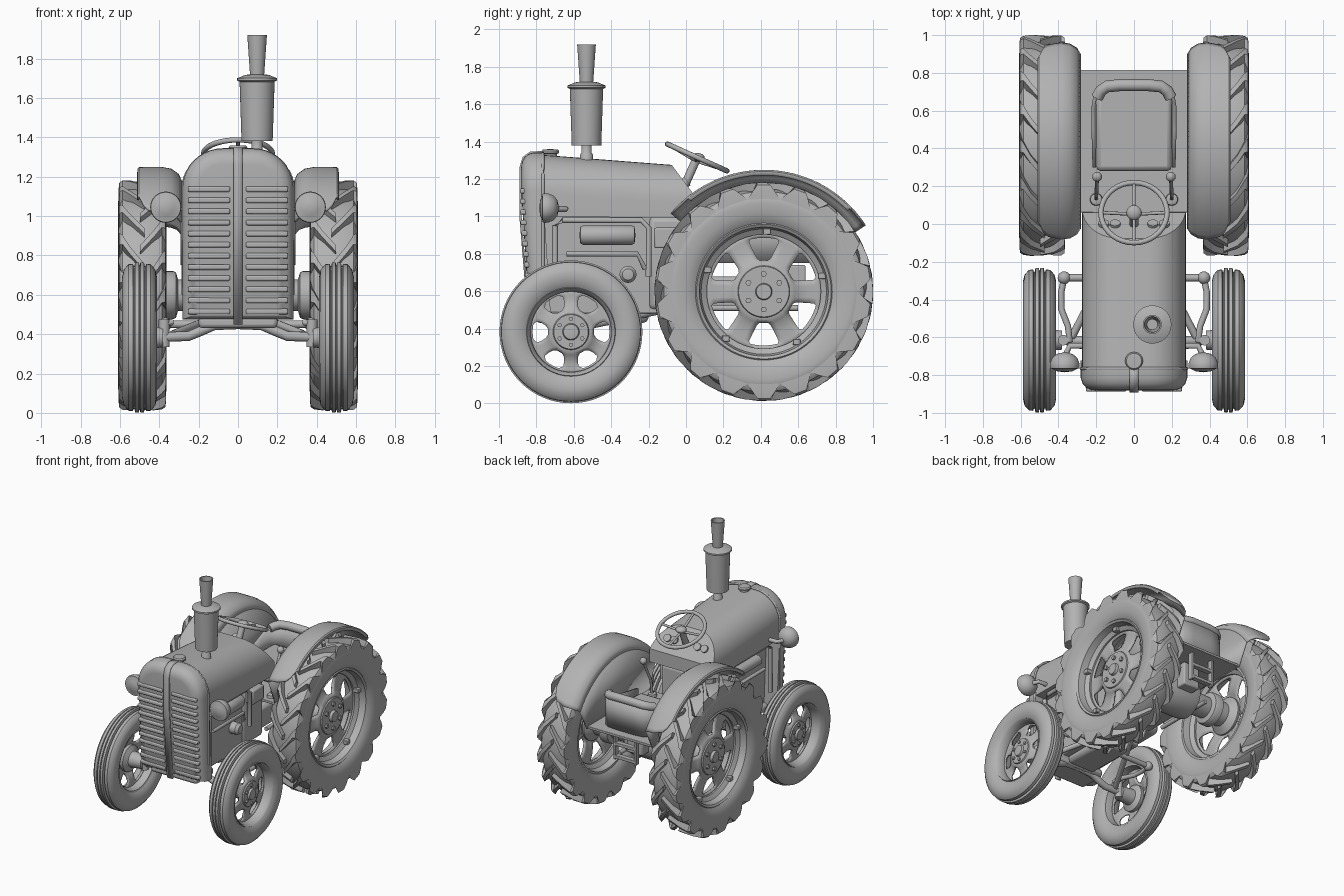
import bpy, bmesh
from math import sin, cos, pi, radians
from mathutils import Vector

start_cube = bpy.data.objects.get("Cube")
if start_cube:
    bpy.data.objects.remove(start_cube, do_unlink=True)

grey = bpy.data.materials.new("plain grey")
grey.use_nodes = True
grey.diffuse_color = (0.45, 0.45, 0.45, 1)
grey.node_tree.nodes["Principled BSDF"].inputs["Base Color"].default_value = grey.diffuse_color


def finish(name, bm, bevel=0, thick=0, angle=35):
    """Turn a bmesh into a shaded object with optional thickness and bevel."""
    bmesh.ops.recalc_face_normals(bm, faces=bm.faces)
    mesh = bpy.data.meshes.new(name)
    bm.to_mesh(mesh)
    bm.free()
    obj = bpy.data.objects.new(name, mesh)
    bpy.context.collection.objects.link(obj)
    mesh.materials.append(grey)
    if thick:
        solid = obj.modifiers.new("thickness", 'SOLIDIFY')
        solid.thickness, solid.offset = thick, 0
    if bevel:
        mod = obj.modifiers.new("rounding", 'BEVEL')
        mod.width, mod.segments = bevel, 2
    bpy.ops.object.select_all(action='DESELECT')
    obj.select_set(True)
    bpy.context.view_layer.objects.active = obj
    bpy.ops.object.shade_smooth_by_angle(angle=radians(angle))


def skin(bm, rows, wrap_rows=False, wrap_cols=False, keep=lambda i, j: True):
    """Bridge rows of points with quads."""
    grid = [[bm.verts.new(p) for p in row] for row in rows]
    n, m = len(grid), len(grid[0])
    for i in range(n if wrap_rows else n - 1):
        for j in range(m if wrap_cols else m - 1):
            if keep(i, j):
                a, b = grid[i], grid[(i + 1) % n]
                k = (j + 1) % m
                bm.faces.new((a[j], a[k], b[k], b[j]))
    return grid


def polar(axis, loc, r, h, a):
    u, v = r * cos(a), r * sin(a)
    offset = {'X': (h, u, v), 'Y': (u, h, v), 'Z': (u, v, h)}[axis]
    return Vector(loc) + Vector(offset)


def revolve(name, profile, axis, loc, side=1, seg=40):
    """Revolve (radius, height) points about an axis."""
    bm = bmesh.new()
    skin(bm, [[polar(axis, loc, r, h * side, 2 * pi * i / seg) for r, h in profile]
              for i in range(seg)], wrap_rows=True)
    bmesh.ops.remove_doubles(bm, verts=bm.verts, dist=0.0001)
    finish(name, bm)


def box(name, x, y, z, bevel=0.01):
    bm = bmesh.new()
    bmesh.ops.create_cube(bm, size=1)
    for v in bm.verts:
        v.co = [sum(r) / 2 + c * (r[1] - r[0]) for c, r in zip(v.co, (x, y, z))]
    finish(name, bm, bevel)


def tube(name, points, radius, seg=10, closed=False):
    """Round bar swept along a path."""
    bm = bmesh.new()
    pts = [Vector(p) for p in points]
    rows, n = [], len(pts)
    for i, p in enumerate(pts):
        nxt = pts[(i + 1) % n] if closed else pts[min(i + 1, n - 1)]
        d = (nxt - (pts[i - 1] if closed or i else p)).normalized()
        ref = Vector((0, 0, 1)) if abs(d.z) < 0.85 else Vector((0, 1, 0))
        u = d.cross(ref).normalized()
        w = d.cross(u)
        rows.append([p + radius * (u * cos(t) + w * sin(t))
                     for t in [2 * pi * k / seg for k in range(seg)]])
    grid = skin(bm, rows, wrap_rows=closed, wrap_cols=True)
    if not closed:
        bm.faces.new(grid[0])
        bm.faces.new(grid[-1])
    finish(name, bm, angle=50)


def ball(name, loc, radius, scale=(1, 1, 1)):
    bm = bmesh.new()
    bmesh.ops.create_uvsphere(bm, u_segments=24, v_segments=14, radius=radius)
    for v in bm.verts:
        v.co = Vector(loc) + v.co * Vector(scale)
    finish(name, bm)


def arch(y, w, low, top, rad):
    """Upright section with two rounded top corners."""
    right = [(w - rad + rad * cos(t), y, top - rad + rad * sin(t))
             for t in [pi / 2 * k / 10 for k in range(11)]]
    half = [(w, y, low)] + right
    return half + [(-p[0], p[1], p[2]) for p in reversed(half)]


def wheel_disc(name, rings, turn, loc, side):
    """Dished disc with six windows; rings hold radius, depth, window half angle."""
    bm = bmesh.new()
    rows = []
    for r, h, half in rings:
        angles = []
        for k in range(6):
            mid = turn + k * pi / 3
            angles += [mid - half + half * j / 3 for j in range(6)]
            angles += [mid + half + (pi / 3 - 2 * half) * j / 4 for j in range(4)]
        rows.append([polar('X', loc, r, h * side, a) for a in angles])
    skin(bm, rows, wrap_cols=True, keep=lambda i, j: not (2 <= i < 6 and j % 10 < 6))
    finish(name, bm, thick=0.014)


def bolts(name, ring, loc, side, out, size):
    for k in range(6):
        centre = polar('X', loc, ring, 0, pi * k / 3 + pi / 6)
        revolve(name, [(0, out), (size, out), (size, out - 0.03)], 'X', centre, side, seg=6)


def tread_lugs(name, loc, side, count=18):
    """Staggered bars in a forward chevron, flaring into the sidewall."""
    bm = bmesh.new()
    path = [(-0.012, 0.28, 0.583, 0.03, 0.035), (0.06, 0.13, 0.585, 0.035, 0.045),
            (0.1, 0.02, 0.583, 0.045, 0.08), (0.117, 0, 0.572, 0.06, 0.15), (0.121, 0, 0.54, 0.11, 0.174)]
    for half in (1, -1):
        for k in range(count):
            base = 2 * pi * (k + (0.5 if half > 0 else 0)) / count
            rows = []
            for h, swing, top, slim, wide in path:
                rows.append([polar('X', loc, r, h * half * side, base + swing + w)
                             for r, w in ((0.5, -wide), (top, -slim), (top, slim), (0.5, wide))])
            grid = skin(bm, rows, wrap_cols=True)
            bm.faces.new(grid[0])
            bm.faces.new(grid[-1])
    finish(name, bm)


# Wheels, fenders and steering links, once per side
for s in (1, -1):
    tag = "left_" if s > 0 else "right_"
    rear, front = (0.486 * s, 0.416, 0.598), (0.5 * s, -0.615, 0.383)

    half = [(0.355, 0.085), (0.38, 0.105), (0.42, 0.118), (0.47, 0.123), (0.508, 0.12), (0.535, 0.1), (0.55, 0.04)]
    revolve(tag + "rear_tyre", half + [(r, -h) for r, h in reversed(half)], 'X', rear, s, seg=72)
    tread_lugs(tag + "rear_tread", rear, s)
    revolve(tag + "rear_rim", [(0.37, 0.09), (0.36, 0.1), (0.345, 0.09), (0.335, 0.04), (0.305, 0.02),
            (0.305, -0.02), (0.335, -0.04), (0.345, -0.09), (0.37, -0.09)], 'X', rear, s, seg=64)
    wheel_disc(tag + "rear_disc", [(0.08, 0.03, 0.1), (0.145, 0.03, 0.1), (0.165, 0.02, 0.13),
               (0.18, 0.01, 0.2), (0.23, 0, 0.26), (0.275, 0, 0.29), (0.288, 0, 0.26), (0.32, 0, 0.22)],
               pi / 2, rear, s)
    revolve(tag + "rear_hub", [(0, 0.065), (0.04, 0.065), (0.045, 0.045), (0.135, 0.045), (0.142, 0.03),
            (0.142, 0.01), (0.09, -0.03), (0.09, -0.12)], 'X', rear, s)
    bolts(tag + "rear_wheel_bolt", 0.095, rear, s, 0.06, 0.016)
    for k in range(5):
        c = polar('X', rear, 0.322, 0.04 * s, radians(15 + 72 * k))
        box(tag + "rim_clamp", (c.x - 0.02, c.x + 0.02), (c.y - 0.02, c.y + 0.02),
            (c.z - 0.016, c.z + 0.016), 0.004)

    half = [(0.235, 0.062), (0.26, 0.08), (0.31, 0.088), (0.345, 0.08), (0.364, 0.064), (0.372, 0.056),
            (0.374, 0.034), (0.362, 0.03), (0.362, 0.026), (0.382, 0.022), (0.382, 0.004), (0.368, 0.001)]
    revolve(tag + "front_tyre", half + [(r, -h) for r, h in reversed(half)], 'X', front, s, seg=64)
    revolve(tag + "front_rim", [(0.24, 0.06), (0.235, 0.07), (0.225, 0.06), (0.215, 0.02), (0.215, -0.02),
            (0.225, -0.06), (0.24, -0.065)], 'X', front, s, seg=56)
    wheel_disc(tag + "front_disc", [(0.05, 0.03, 0.1), (0.105, 0.03, 0.1), (0.12, 0.02, 0.12),
               (0.135, 0.01, 0.24), (0.165, 0, 0.3), (0.19, 0, 0.3), (0.205, 0, 0.2), (0.22, 0, 0.2)],
               0, front, s)
    revolve(tag + "front_hub", [(0, 0.065), (0.04, 0.06), (0.045, 0.045), (0.092, 0.045), (0.1, 0.03),
            (0.1, 0), (0.06, -0.02), (0.05, -0.12), (0, -0.12)], 'X', front, s)
    bolts(tag + "front_wheel_bolt", 0.07, front, s, 0.056, 0.012)

    # Fender: radius, offset and corner trim of each line, swept over the tyre
    lines = [(0.622, 0.02, 11), (0.64, 0.019, 11), (0.645, 0.014, 10), (0.645, -0.005, 5), (0.645, -0.03, 2),
             (0.645, -0.1, 0), (0.637, -0.145, 0), (0.612, -0.18, 0), (0.57, -0.2, 0)]
    bm = bmesh.new()
    skin(bm, [[polar('X', rear, r, h * s, radians(33 + trim + (107 - 2 * trim) * i / 40))
               for r, h, trim in lines] for i in range(41)])
    finish(tag + "fender", bm, thick=0.012)
    bm = bmesh.new()
    rim = [polar('X', rear, 0.58, -0.2 * s, radians(33 + 4.86 * k)) for k in range(23)]
    rim += [Vector((0.286 * s, y, 0.75)) for y in (0.06, 0.82)]
    bm.faces.new([bm.verts.new(p) for p in rim])
    finish(tag + "fender_wall", bm, thick=0.012)

    # Rear axle trumpet and brake drum
    revolve(tag + "axle_trumpet", [(0.13, 0.08), (0.12, 0.14), (0.085, 0.17), (0.08, 0.305), (0.115, 0.315),
            (0.122, 0.33), (0.122, 0.38), (0, 0.38)], 'X', (0, 0.416, 0.598), s)

    # Front axle half, kingpin, steering arm and rods
    tube(tag + "axle_beam", [(0, -0.62, 0.45), (0.12 * s, -0.62, 0.445), (0.19 * s, -0.62, 0.415),
         (0.25 * s, -0.62, 0.39), (0.38 * s, -0.615, 0.385)], 0.026)
    revolve(tag + "kingpin", [(0, 0.09), (0.028, 0.09), (0.028, -0.05), (0, -0.05)], 'Z', (0.375 * s, -0.615, 0.385))
    tube(tag + "steering_rod", [(0.37 * s, -0.285, 0.45), (0.385 * s, -0.36, 0.45), (0.385 * s, -0.45, 0.455),
         (0.35 * s, -0.54, 0.46), (0.34 * s, -0.62, 0.46), (0.375 * s, -0.62, 0.455)], 0.017)
    tube(tag + "steering_shaft", [(0.1 * s, -0.285, 0.45), (0.37 * s, -0.285, 0.45)], 0.02)
    ball(tag + "steering_joint", (0.37 * s, -0.285, 0.45), 0.034)
    tube(tag + "radius_rod", [(0.33 * s, -0.6, 0.4), (0.08 * s, -0.12, 0.5)], 0.02)

    # Headlamp with shallow lens and domed back
    revolve(tag + "headlamp", [(0, -0.055), (0.04, -0.05), (0.068, -0.036), (0.076, -0.036), (0.079, -0.024),
            (0.077, -0.005), (0.066, 0.022), (0.042, 0.042), (0, 0.052)], 'Y', (0.367 * s, -0.73, 1.045))
    tube(tag + "lamp_bracket", [(0.36 * s, -0.69, 1.04), (0.34 * s, -0.645, 1.04), (0.26 * s, -0.645, 1.04)], 0.016)

    # Engine side frame, pump, side box, hand lever and rear linkage
    tube(tag + "frame_pipe", [(0.24 * s, -0.7, 0.6), (0.24 * s, -0.7, 0.95), (0.24 * s, -0.66, 0.98),
         (0.24 * s, -0.24, 0.98), (0.24 * s, -0.2, 0.94), (0.24 * s, -0.2, 0.68)], 0.016)
    tube(tag + "fuel_line", [(0.23 * s, -0.64, 0.8), (0.23 * s, -0.26, 0.8), (0.2 * s, -0.22, 0.72)], 0.014)
    revolve(tag + "pump", [(0.045, 0.15), (0.045, 0.22), (0.03, 0.24), (0, 0.245)], 'X', (0, -0.31, 0.69), s)
    box(tag + "side_box", sorted((0.16 * s, 0.25 * s)), (-0.17, -0.03), (0.83, 0.94))
    tube(tag + "lever", [(0.2 * s, 0.13, 0.76), (0.2 * s, 0.15, 0.9), (0.195 * s, 0.25, 1.08)], 0.01)
    ball(tag + "lever_knob", (0.195 * s, 0.25, 1.09), 0.026)
    revolve(tag + "lever_base", [(0, 0.04), (0.03, 0.03), (0.035, 0)], 'Z', (0.2 * s, 0.13, 0.76))
    tube(tag + "lower_link", [(0.16 * s, 0.12, 0.51), (0.16 * s, 0.6, 0.51)], 0.016)
    box(tag + "hitch_upright", sorted((0.08 * s, 0.1 * s)), (0.72, 0.76), (0.54, 0.76), 0.004)

# Bonnet, cut by the sloping instrument panel
bm = bmesh.new()
ends = skin(bm, [arch(-0.78, 0.275, 1.0, 1.33, 0.2), arch(0.06, 0.275, 0.99, 1.265, 0.2)], wrap_cols=True)
for end in ends:
    bm.faces.new(end)
bmesh.ops.bisect_plane(bm, geom=bm.verts[:] + bm.edges[:] + bm.faces[:], plane_co=(0, -0.08, 1.28),
                       plane_no=(0, 0.8, 0.6), clear_outer=True)
bmesh.ops.holes_fill(bm, edges=[e for e in bm.edges if e.is_boundary])
finish("bonnet", bm)


# Grille shell, leaning back slightly toward the bottom
def lean(z):
    return 0.08 * max(0, 1 - z)

bm = bmesh.new()
shell = [(-0.765, 0), (-0.815, 0), (-0.845, 0.01), (-0.866, 0.028), (-0.878, 0.055), (-0.881, 0.08)]
rows = [arch(y, 0.282 - d, 0.475 + d / 3, 1.342 - d, 0.205 - d) for y, d in shell]
ends = skin(bm, rows, wrap_cols=True)
bm.faces.new(ends[0])
bm.faces.new(ends[-1])
for v in bm.verts:
    v.co.y += lean(v.co.z)
finish("grille_shell", bm)
for k in range(12):
    z = 0.515 + 0.0565 * k
    for s in (1, -1):
        box("grille_slat", sorted((0.04 * s, 0.255 * s)), (-0.887 + lean(z), -0.83 + lean(z)),
            (z - 0.014, z + 0.014), 0.008)
tube("grille_seam", [(x, -0.765, z) for x, y, z in arch(0, 0.28, 0.6, 1.337, 0.205)], 0.008)
bm = bmesh.new()
strip = [(-0.84, 0.45), (-0.885, 1.0), (-0.885, 1.26), (-0.868, 1.315), (-0.83, 1.342), (-0.765, 1.343)]
skin(bm, [[(x, y, z) for y, z in strip] for x in (-0.024, 0.024)])
finish("grille_centre_strip", bm, thick=0.012)
revolve("radiator_cap", [(0, 0.027), (0.04, 0.025), (0.047, 0.016), (0.047, 0.006), (0.035, 0), (0.035, -0.03)],
        'Z', (0, -0.725, 1.333))

# Exhaust with hollow stack
revolve("exhaust", [(0.035, 1.28), (0.035, 1.33), (0.028, 1.34), (0.028, 1.38), (0.079, 1.38), (0.089, 1.682),
        (0.101, 1.688), (0.101, 1.7), (0.06, 1.717), (0.036, 1.719), (0.05, 1.92), (0.042, 1.92), (0.028, 1.74),
        (0, 1.74)], 'Z', (0.097, -0.532, 0))

# Engine, gearbox and underside
box("engine_block", (-0.17, 0.17), (-0.77, -0.15), (0.48, 1.01))
box("sump", (-0.12, 0.12), (-0.6, -0.2), (0.43, 0.5), 0.03)
box("clutch_housing", (-0.19, 0.19), (-0.2, 0.05), (0.5, 1.0), 0.03)
box("gearbox", (-0.13, 0.13), (0, 0.5), (0.5, 0.68), 0.03)
box("front_cross_member", (-0.2, 0.2), (-0.8, -0.58), (0.43, 0.49), 0.02)
revolve("axle_casing", [(0, -0.15), (0.14, -0.15), (0.15, -0.1), (0.15, 0.1), (0.14, 0.15), (0, 0.15)], 'X', (0, 0.416, 0.598))
revolve("side_tank", [(0, -0.15), (0.045, -0.145), (0.052, -0.13), (0.052, 0.13), (0.045, 0.145), (0, 0.15)], 'Y', (0.21, -0.42, 0.9))
tube("manifold", [(-0.2, -0.6, 0.88), (-0.2, -0.28, 0.88)], 0.04)
for z in (0.55, 0.65):
    box("hitch_bar", (-0.1, 0.1), (0.72, 0.76), (z, z + 0.025), 0.004)
box("hitch_block", (-0.07, 0.07), (0.5, 0.64), (0.56, 0.74))
box("floor_plate", (-0.285, 0.285), (0.06, 0.815), (0.75, 0.77), 0.004)

# Seat
box("seat_pan", (-0.2, 0.2), (0.28, 0.73), (0.78, 0.86), 0.025)
wall = [(-0.21, 0.3, 0.89), (-0.215, 0.5, 0.92), (-0.215, 0.62, 0.97), (-0.205, 0.68, 0.995), (-0.185, 0.715, 1.005),
        (-0.15, 0.738, 1.015), (-0.08, 0.745, 1.02)]
wall += [(-x, y, z) for x, y, z in reversed(wall)]
bm = bmesh.new()
skin(bm, [[(x, y, 0.775) for x, y, z in wall], wall])
finish("seat_back", bm, thick=0.02)
tube("seat_roll", [(x * 0.95, y - 0.01, z) for x, y, z in wall[3:-3]], 0.032)

# Steering wheel on its tilted column, and gauges on the panel
hub, normal = Vector((0, 0.06, 1.315)), Vector((0, 0.41, 0.91))
across, up = Vector((1, 0, 0)), Vector((0, -0.91, 0.41))


def on_wheel(r, a):
    return hub + r * (across * cos(a) + up * sin(a))

tube("steering_wheel", [on_wheel(0.175, 2 * pi * k / 36) for k in range(36)], 0.014, closed=True)
for k in range(4):
    tube("wheel_spoke", [hub - normal * 0.02, on_wheel(0.17, k * pi / 2)], 0.009)
tube("steering_column", [hub - normal * 0.2, hub], 0.024)
ball("wheel_boss", hub, 0.04, (1, 1, 0.6))
for x in (-0.16, -0.1, 0.1, 0.16):
    face = Vector((x, -0.005, 1.18))
    tube("gauge", [face - Vector((0, 0.016, 0.012)), face + Vector((0, 0.012, 0.009))], 0.028, seg=20)
